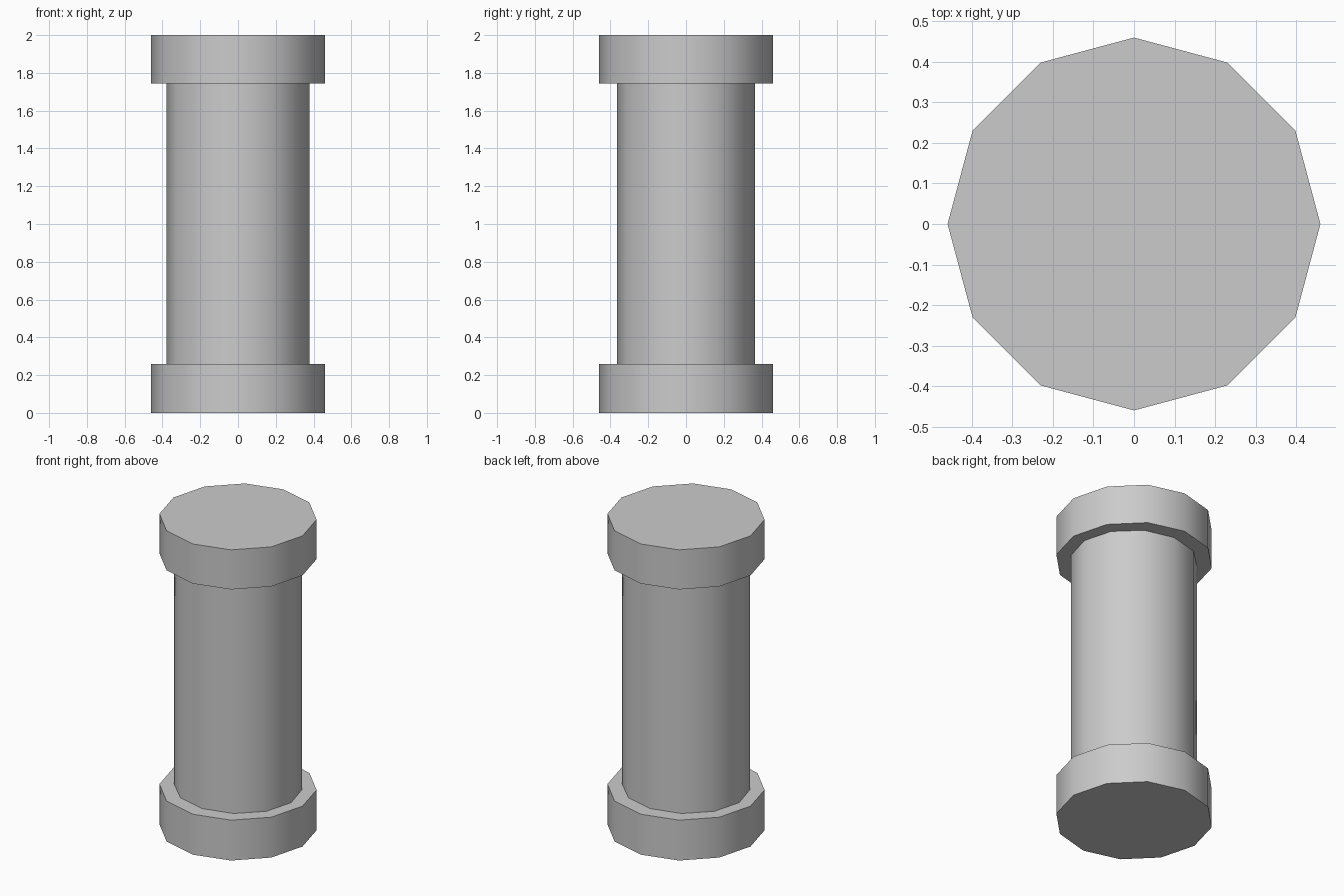
import bpy

cube = bpy.data.objects.get("Cube")
if cube:
    bpy.data.objects.remove(cube, do_unlink=True)

# Single flat colour
grey = bpy.data.materials.new("plain_grey")
grey.use_nodes = True
colour = (0.6, 0.6, 0.6, 1)
grey.diffuse_color = colour
grey.node_tree.nodes["Principled BSDF"].inputs["Base Color"].default_value = colour


def drum(name, rx, ry, bottom, top):
    """Twelve-sided upright drum with corners on the x and y axes."""
    bpy.ops.mesh.primitive_cylinder_add(
        vertices=12, radius=1, depth=top - bottom,
        location=(0, 0, (bottom + top) / 2))
    obj = bpy.context.object
    obj.name = name
    obj.scale = (rx, ry, 1)
    bpy.ops.object.transform_apply(location=False, rotation=False, scale=True)
    bpy.ops.object.shade_smooth_by_angle(angle=0.7)
    obj.data.materials.append(grey)
    return obj


# Wide end drums and the slightly flattened shaft between them
drum("base", 0.46, 0.46, 0, 0.26)
drum("shaft", 0.378, 0.364, 0.26, 1.745)
drum("capital", 0.46, 0.46, 1.745, 2)
